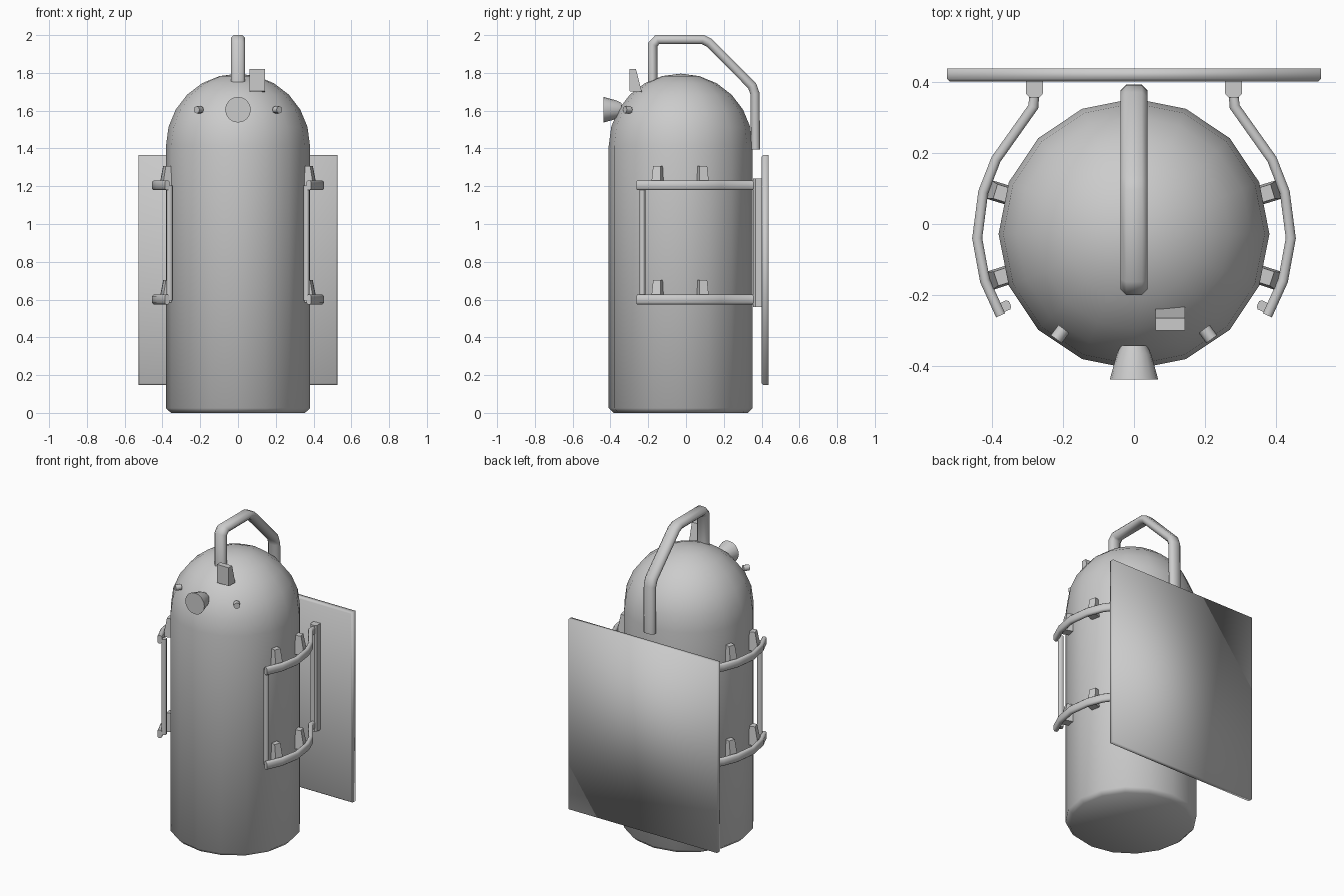
import bpy, bmesh, math
from mathutils import Matrix, Vector

cube = bpy.data.objects.get("Cube")
if cube:
    bpy.data.objects.remove(cube)

GREY = (0.6, 0.6, 0.6, 1)
metal = bpy.data.materials.new("grey metal")
metal.use_nodes = True
metal.diffuse_color = GREY
metal.node_tree.nodes["Principled BSDF"].inputs["Base Color"].default_value = GREY

CENTRE_Y = -0.028  # axis of the tank
RADIUS = 0.381


def from_bmesh(name, bm, smooth=40):
    """Make an object, give it the material and smooth it below an angle."""
    bmesh.ops.recalc_face_normals(bm, faces=bm.faces[:])
    mesh = bpy.data.meshes.new(name)
    bm.to_mesh(mesh)
    bm.free()
    obj = bpy.data.objects.new(name, mesh)
    bpy.context.collection.objects.link(obj)
    mesh.materials.append(metal)
    bpy.ops.object.select_all(action='DESELECT')
    obj.select_set(True)
    bpy.context.view_layer.objects.active = obj
    if smooth:
        bpy.ops.object.shade_smooth_by_angle(angle=math.radians(smooth))


def lathe(name, profile, sides, matrix, smooth=40):
    """Turn (radius, height) points about z, then place the result."""
    bm = bmesh.new()
    verts = [bm.verts.new((r, 0, z)) for r, z in profile]
    edges = [bm.edges.new(pair) for pair in zip(verts, verts[1:])]
    bmesh.ops.spin(bm, geom=verts + edges, cent=(0, 0, 0), axis=(0, 0, 1),
                   angle=2 * math.pi, steps=sides)
    bmesh.ops.remove_doubles(bm, verts=bm.verts[:], dist=0.0005)
    bm.transform(matrix)
    from_bmesh(name, bm, smooth)


def prism(name, outline, depth, matrix, smooth=0):
    """Extrude an xy outline along z, then place the result."""
    bm = bmesh.new()
    face = bm.faces.new([bm.verts.new((x, y, 0)) for x, y in outline])
    moved = bmesh.ops.extrude_face_region(bm, geom=[face])["geom"]
    top = [v for v in moved if isinstance(v, bmesh.types.BMVert)]
    bmesh.ops.translate(bm, verts=top, vec=(0, 0, depth))
    bm.transform(matrix)
    from_bmesh(name, bm, smooth)


def soft_rectangle(width, height, cut):
    """Outline of a rectangle with its corners cut off."""
    w, h = width / 2, height / 2
    return [(w, cut - h), (w, h - cut), (w - cut, h), (cut - w, h),
            (-w, h - cut), (-w, cut - h), (cut - w, -h), (w - cut, -h)]


def sweep(name, path, normal, section):
    """Sweep a section along a flat path with mitred bends."""
    points, normal = [Vector(p) for p in path], Vector(normal)
    steps = [(b - a).normalized() for a, b in zip(points, points[1:])]
    bm, rings = bmesh.new(), []
    for p, before, after in zip(points, steps[:1] + steps, steps + steps[-1:]):
        along = (before + after).normalized()
        across = along.cross(normal) / along.dot(after)
        rings.append([bm.verts.new(p + across * a + normal * b) for a, b in section])
    for low, high in zip(rings, rings[1:]):
        for i in range(len(section)):
            bm.faces.new((low[i - 1], low[i], high[i], high[i - 1]))
    bm.faces.new(rings[0])
    bm.faces.new(rings[-1])
    from_bmesh(name, bm, 60)


# Tank: chamfered foot, straight wall and domed top
dome = [(RADIUS * math.cos(a), 1.415 + RADIUS * math.sin(a))
        for a in (math.pi / 2 * i / 6 for i in range(7))]
lathe("tank", [(0, 0), (0.355, 0), (RADIUS, 0.025)] + dome, 16,
      Matrix.Translation((0, CENTRE_Y, 0)), 60)

# Carrying handle over the dome and down the back
sweep("top_handle", [(0, -0.176, 1.72), (0, -0.176, 1.95), (0, -0.152, 1.976),
                     (0, 0.09, 1.976), (0, 0.123, 1.96), (0, 0.35, 1.732),
                     (0, 0.365, 1.69), (0, 0.368, 1.395)],
      (1, 0, 0), soft_rectangle(0.048, 0.076, 0.016))

# Flared nozzle on the front
lathe("nozzle", [(0, -0.437), (0.068, -0.437), (0.048, -0.365),
                 (0.036, -0.341), (0, -0.341)], 16,
      Matrix.Translation((0, 0, 1.605)) @ Matrix.Rotation(math.radians(-90), 4, 'X'))

# Wedge-shaped tab on the dome
tab_place = Matrix(((0, 0, 1, 0.061), (1, 0, 0, 0), (0, 1, 0, 0), (0, 0, 0, 1)))
prism("dome_tab", [(-0.30, 1.703), (-0.234, 1.70), (-0.265, 1.82), (-0.30, 1.82)],
      0.083, tab_place)

# Flat back panel with chamfered front rim
bm = bmesh.new()
bmesh.ops.create_cube(bm, size=1)
bm.transform(Matrix.Translation((0, 0.419, 0.757))
             @ Matrix.Diagonal((1.052, 0.037, 1.217, 1)))
rim = [e for e in bm.edges if all(v.co.y < 0.419 for v in e.verts)]
bmesh.ops.bevel(bm, geom=rim, offset=0.008, segments=1, affect='EDGES')
from_bmesh("back_panel", bm, 100)

RAIL_PATH = [(0.28, 0.37), (0.283, 0.33), (0.388, 0.182), (0.424, 0.09),
             (0.441, -0.04), (0.419, -0.16), (0.375, -0.257)]
BRACKET = [(0.024, 0.045), (0.024, 0.011), (0.014, 0),
           (-0.014, 0), (-0.024, 0.011), (-0.024, 0.045)]

for side, label in ((1, "left"), (-1, "right")):
    # Upright bracket against the panel
    prism(label + "_bracket", BRACKET, 0.68,
          Matrix.Translation((side * 0.28, 0.356, 0.56)))

    # Upright grip bar joining the rails
    prism(label + "_grip_bar", soft_rectangle(0.03, 0.028, 0.006), 0.61,
          Matrix.Translation((side * 0.362, -0.231, 0.595))
          @ Matrix.Rotation(side * math.radians(-25), 4, 'Z'), 60)

    # Small peg on the dome
    aim = Vector((side * 0.207, -0.28, 0)).normalized()
    place = Matrix.Translation(Vector((0, CENTRE_Y, 1.605)) + aim * 0.332)
    lathe(label + "_peg", [(0, 0), (0.019, 0), (0.019, 0.036), (0, 0.036)], 8,
          place @ aim.to_track_quat('Z', 'Y').to_matrix().to_4x4(), 60)

    for z, level in ((1.205, "upper"), (0.6, "lower")):
        # Curved rail hugging the tank
        sweep(f"{label}_{level}_rail", [(side * x, y, z) for x, y in RAIL_PATH],
              (0, 0, 1), soft_rectangle(0.028, 0.051, 0.008))

        # Tapered clips between tank and rail
        for y, end in ((-0.15, "front"), (0.088, "rear")):
            bm = bmesh.new()
            bmesh.ops.create_cube(bm, size=1)
            for v in bm.verts:
                upper = v.co.z > 0
                if v.co.x > 0:
                    v.co.x = 0.408 if upper else 0.43
                else:
                    v.co.x = 0.37 if upper else 0.36
                v.co.y *= 0.042 if upper else 0.054
                v.co.z = 0.103 if upper else -0.015
            turn = math.asin((y - CENTRE_Y) / 0.395)
            bm.transform(Matrix.Diagonal((side, 1, 1, 1))
                         @ Matrix.Translation((0, CENTRE_Y, z))
                         @ Matrix.Rotation(turn, 4, 'Z'))
            from_bmesh(f"{label}_{level}_{end}_clip", bm, 0)
